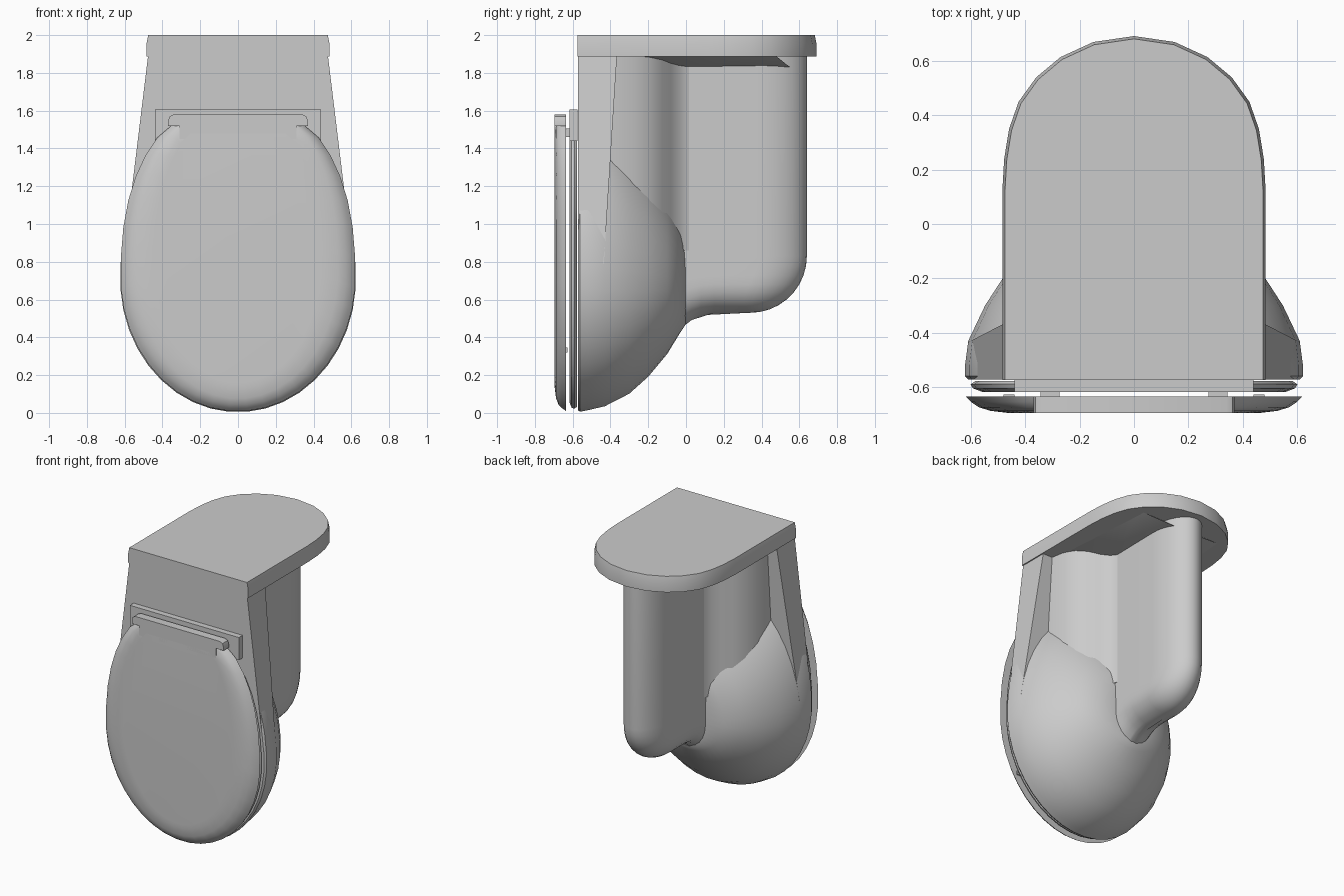
import bpy, bmesh
from math import sin, cos, pi, sqrt, radians

if "Cube" in bpy.data.objects:
    bpy.data.objects.remove(bpy.data.objects["Cube"])


def loft(name, rings, cap=True, closed=False, angle=35):
    """Skin a list of equal-length point rings into one object."""
    bm = bmesh.new()
    vs = [[bm.verts.new(p) for p in r] for r in rings]
    n = len(vs[0])
    pairs = list(zip(vs, vs[1:])) + ([(vs[-1], vs[0])] if closed else [])
    for a, b in pairs:
        for i in range(n):
            j = (i + 1) % n
            bm.faces.new((a[i], a[j], b[j], b[i]))
    if cap and not closed:
        bm.faces.new(vs[0])
        bm.faces.new(vs[-1])
    bmesh.ops.remove_doubles(bm, verts=bm.verts, dist=1e-5)
    bmesh.ops.recalc_face_normals(bm, faces=bm.faces)
    me = bpy.data.meshes.new(name)
    bm.to_mesh(me)
    bm.free()
    ob = bpy.data.objects.new(name, me)
    bpy.context.collection.objects.link(ob)
    bpy.ops.object.select_all(action='DESELECT')
    ob.select_set(True)
    bpy.context.view_layer.objects.active = ob
    bpy.ops.object.shade_smooth_by_angle(angle=radians(angle))
    return ob


def mirror(half):
    """Close a half outline (x >= 0) across x = 0."""
    return half + [(-x, y) for x, y in reversed(half) if x > 0]


def flat(outline, z):
    return [(x, y, z) for x, y in outline]


def upright(outline, y):
    return [(x, y, z) for x, z in outline]


def egg(y, w, zb, zt, power=2.3, n=40):
    """Egg ring at depth y: round low half, truncated upper half (power = fullness)."""
    zc = zb + 0.47 * (zt - zb)
    up = (zt - zc) * 1.17
    ring = []
    for i in range(n):
        a = 2 * pi * (i + 0.5) / n - pi / 2
        c, s = cos(a), sin(a)
        if s > 0:
            e = 2 / power
            c = (1 if c > 0 else -1) * abs(c) ** e
            ring.append((w * c, y, min(zt, zc + up * s ** e)))
        else:
            ring.append((w * c, y, zc + (zc - zb) * s))
    return ring


def box(name, x0, x1, y0, y1, z0, z1):
    sq = [(x0, z0), (x1, z0), (x1, z1), (x0, z1)]
    return loft(name, [upright(sq, y0), upright(sq, y1)])


# Mounting plate with rounded back
half = [(0.485, -0.575), (0.485, 0.12), (0.478, 0.24), (0.46, 0.35), (0.425, 0.45),
        (0.36, 0.54), (0.27, 0.615), (0.15, 0.67), (0, 0.692)]
plate = mirror(half)
top = [(x * 0.98, y * 0.985 if y > 0 else y) for x, y in plate]
loft("mounting_plate", [flat(plate, 1.888), flat(plate, 1.95), flat(top, 2.0)], angle=30)

# Sloped gusset under the plate
loft("plate_gusset", [
    flat([(-0.15, -0.05), (0.15, -0.05), (0.12, 0.55), (-0.12, 0.55)], 1.83),
    flat([(-0.4, -0.34), (0.4, -0.34), (0.34, 0.47), (-0.34, 0.47)], 1.895)])

# Tapered panel between plate and bowl
loft("front_panel", [
    flat([(-0.475, -0.573), (0.475, -0.573), (0.475, -0.365), (-0.475, -0.365)], 1.9),
    flat([(-0.61, -0.573), (0.61, -0.573), (0.61, -0.435), (-0.61, -0.435)], 0.79)])

# Bowl shell: outside sections then hollow inside
sections = [(0.0, 0.145, 0.47, 0.93), (-0.03, 0.28, 0.425, 0.97), (-0.1, 0.39, 0.31, 1.1),
            (-0.2, 0.485, 0.19, 1.24), (-0.3, 0.55, 0.1, 1.35), (-0.43, 0.612, 0.033, 1.46),
            (-0.52, 0.624, 0.012, 1.5), (-0.56, 0.624, 0.004, 1.5), (-0.573, 0.612, 0.012, 1.49)]
inside = [(-0.573, 0.46, 0.19, 1.36), (-0.4, 0.42, 0.24, 1.3),
          (-0.2, 0.3, 0.38, 1.1), (-0.08, 0.15, 0.5, 0.9)]
loft("bowl", [egg(*s, power=2.03) for s in sections + inside])

# Flared neck joining panel and waste column
half = [(0.41, -0.45), (0.402, -0.38), (0.385, -0.28), (0.345, -0.19), (0.29, -0.125),
        (0.225, -0.08), (0.18, -0.035), (0.16, 0.0), (0.15, 0.03)]
neck = mirror(half)
loft("neck", [flat(neck, 0.86), flat(neck, 1.9)])


# Waste column with rounded elbow bottom
def column_ring(z):
    r, big = 0.155, 0.3
    w = r * sqrt(max(0.02, 1 - (max(0, 0.53 + r - z) / r) ** 2))
    back = 0.34 + big * sqrt(max(0, 1 - (max(0, 0.53 + big - z) / big) ** 2))
    nose = min(1.7 * w, back - 0.16)
    side = [(w, y) for y in (-0.02, 0.03, 0.08, 0.15)]
    arc = [(w * cos(a), back - nose + nose * sin(a)) for a in [pi * i / 16 for i in range(17)]]
    pts = side + arc + [(-x, y) for x, y in reversed(side)]
    low = max(0, 1 - (z - 0.53) / 0.3)
    return [(x, y, z - 0.06 * low * (max(0, 0.15 - y) / 0.15) ** 2) for x, y in pts]


levels = [0.53 + 0.3 * (1 - cos(pi / 2 * i / 9)) for i in range(10)] + [1.9]
loft("waste_column", [column_ring(z) for z in levels], angle=50)

# Seat ring with square hinge tab
loft("seat", [egg(-0.578, 0.585, 0.03, 1.46), egg(-0.59, 0.603, 0.02, 1.46),
              egg(-0.605, 0.595, 0.025, 1.46), egg(-0.618, 0.56, 0.055, 1.45),
              egg(-0.618, 0.4, 0.25, 1.3), egg(-0.578, 0.4, 0.25, 1.3)], closed=True)
box("seat_tab", -0.44, 0.44, -0.618, -0.575, 1.44, 1.605)

# Domed lid with flat face and rounded hinge tab
loft("lid", [egg(-0.635, 0.622, 0.008, 1.52), egg(-0.655, 0.602, 0.022, 1.52),
             egg(-0.675, 0.572, 0.042, 1.52), egg(-0.688, 0.53, 0.075, 1.52),
             egg(-0.695, 0.47, 0.13, 1.5), egg(-0.696, 0.44, 0.16, 1.48)], angle=40)
half = [(0.31, 1.45), (0.31, 1.52), (0.37, 1.52), (0.37, 1.545), (0.362, 1.57), (0.34, 1.58)]
tab = mirror(half)
loft("lid_tab", [upright(tab, -0.635), upright(tab, -0.696)])

# Hinges and lid bumpers
for side, x in (("left", -1), ("right", 1)):
    box("hinge_" + side, x * 0.31 - 0.035, x * 0.31 + 0.035, -0.64, -0.61, 1.46, 1.505)
    box("bumper_" + side, x * 0.46 - 0.02, x * 0.46 + 0.02, -0.638, -0.628, 0.32, 0.345)
